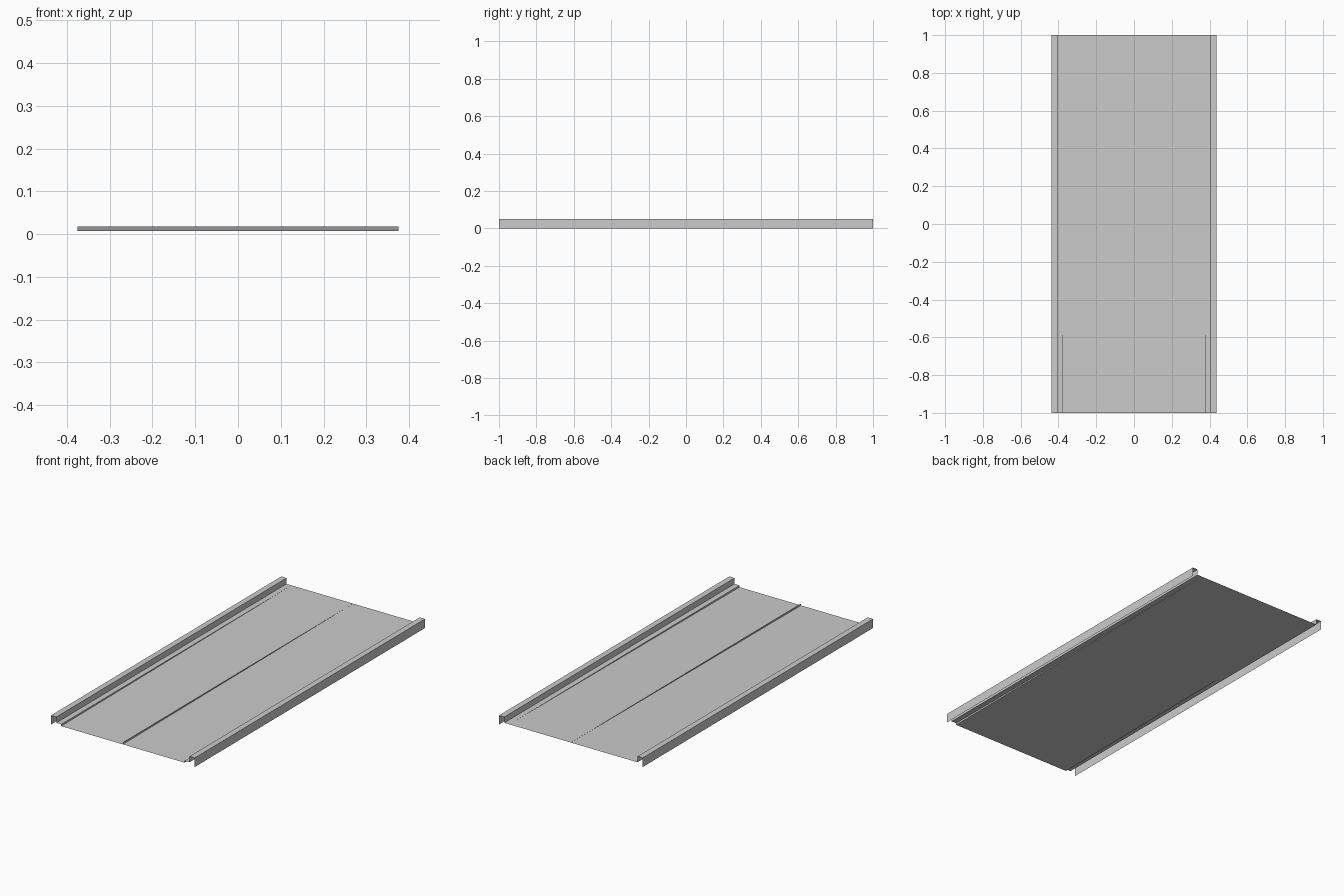
import bpy, bmesh

if "Cube" in bpy.data.objects:
    bpy.data.objects.remove(bpy.data.objects["Cube"])

Y = 1.0                      # half length
LOW, HIGH = 0.0075, 0.0175   # deck height at front and back
IN, SEAT, OUT, TOP = 0.375, 0.405, 0.437, 0.05


def sheet(name, faces):
    """Thin open sheet made from a few polygons."""
    bm = bmesh.new()
    for f in faces:
        bm.faces.new([bm.verts.new(p) for p in f])
    bmesh.ops.remove_doubles(bm, verts=bm.verts, dist=1e-5)
    me = bpy.data.meshes.new(name)
    bm.to_mesh(me)
    bm.free()
    ob = bpy.data.objects.new(name, me)
    bpy.context.collection.objects.link(ob)
    return ob


def extrude_profile(name, profile):
    """Sweep an open x-z profile along the whole length."""
    return sheet(name, [[(a[0], -Y, a[1]), (b[0], -Y, b[1]),
                         (b[0], Y, b[1]), (a[0], Y, a[1])]
                        for a, b in zip(profile, profile[1:])])


# Sloping deck sheet, low at the front
sheet("deck", [[(-IN, -Y, LOW), (IN, -Y, LOW), (IN, Y, HIGH), (-IN, Y, HIGH)]])

# Thin tapering upright fins: centre and both deck edges
for name, x in (("centre_fin", 0), ("left_fin", -IN), ("right_fin", IN)):
    sheet(name, [[(x, -Y, LOW), (x, Y, HIGH), (x, -Y, HIGH)]])

# Folded side rails: flange, inner wall, top, outer wall
for name, s in (("left_rail", -1), ("right_rail", 1)):
    extrude_profile(name, [(s * x, z) for x, z in
                           ((IN, HIGH), (SEAT, HIGH), (SEAT, TOP), (OUT, TOP), (OUT, 0))])
